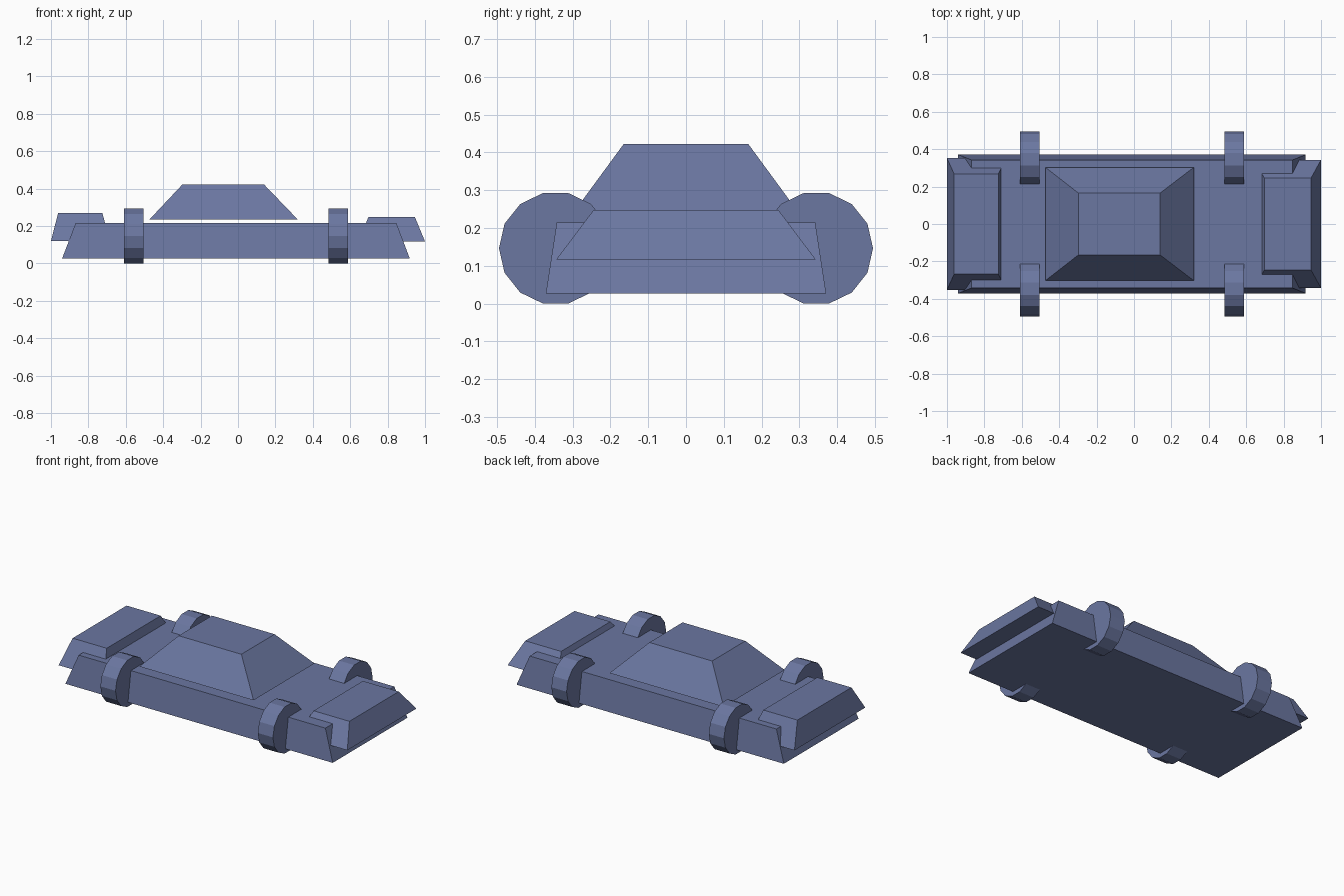
import bpy, bmesh, math

if "Cube" in bpy.data.objects:
    bpy.data.objects.remove(bpy.data.objects["Cube"])

# Slate blue paint shared by all parts
paint = bpy.data.materials.new("slate_blue")
paint.diffuse_color = (0.147, 0.184, 0.356, 1)
paint.use_nodes = True
paint.node_tree.nodes["Principled BSDF"].inputs["Base Color"].default_value = paint.diffuse_color


def finish(name, bm):
    bmesh.ops.recalc_face_normals(bm, faces=bm.faces)
    mesh = bpy.data.meshes.new(name)
    bm.to_mesh(mesh)
    bm.free()
    mesh.materials.append(paint)
    obj = bpy.data.objects.new(name, mesh)
    bpy.context.collection.objects.link(obj)
    return obj


def tapered_block(name, bottom, top):
    """Block between two rectangles, each given as (x0, x1, half_y, z)."""
    bm = bmesh.new()
    rings = []
    for x0, x1, hy, z in (bottom, top):
        corners = ((x0, -hy), (x1, -hy), (x1, hy), (x0, hy))
        rings.append([bm.verts.new((x, y, z)) for x, y in corners])
    low, high = rings
    bm.faces.new(low[::-1])
    bm.faces.new(high)
    for i in range(4):
        j = (i + 1) % 4
        bm.faces.new((low[i], low[j], high[j], high[i]))
    return finish(name, bm)


def wheel(name, x0, x1, y, radius=0.15, sides=14):
    """Low-poly disc lying across x, resting on the ground."""
    bm = bmesh.new()
    zc = radius * math.cos(math.pi / sides)
    ring = []
    for i in range(sides):
        a = 2 * math.pi * i / sides
        ring.append(bm.verts.new((x0, y + radius * math.cos(a), zc + radius * math.sin(a))))
    face = bm.faces.new(ring)
    ext = bmesh.ops.extrude_face_region(bm, geom=[face], use_keep_orig=True)
    moved = [v for v in ext["geom"] if isinstance(v, bmesh.types.BMVert)]
    bmesh.ops.translate(bm, verts=moved, vec=(x1 - x0, 0, 0))
    return finish(name, bm)


# Main hull and floating cabin
tapered_block("body", (-0.94, 0.918, 0.371, 0.027), (-0.868, 0.847, 0.342, 0.215))
tapered_block("cabin", (-0.474, 0.32, 0.303, 0.234), (-0.297, 0.139, 0.165, 0.422))

# Raised blocks over each end
tapered_block("left_end_block", (-1.0, -0.685, 0.352, 0.12), (-0.962, -0.725, 0.268, 0.268))
tapered_block("right_end_block", (0.643, 1.0, 0.343, 0.117), (0.697, 0.946, 0.245, 0.247))

# Wheels on both sides
for end, x0, x1 in (("left", -0.61, -0.505), ("right", 0.484, 0.589)):
    for side, s in (("front", -1), ("back", 1)):
        wheel(f"{side}_{end}_wheel", x0, x1, s * 0.345)
